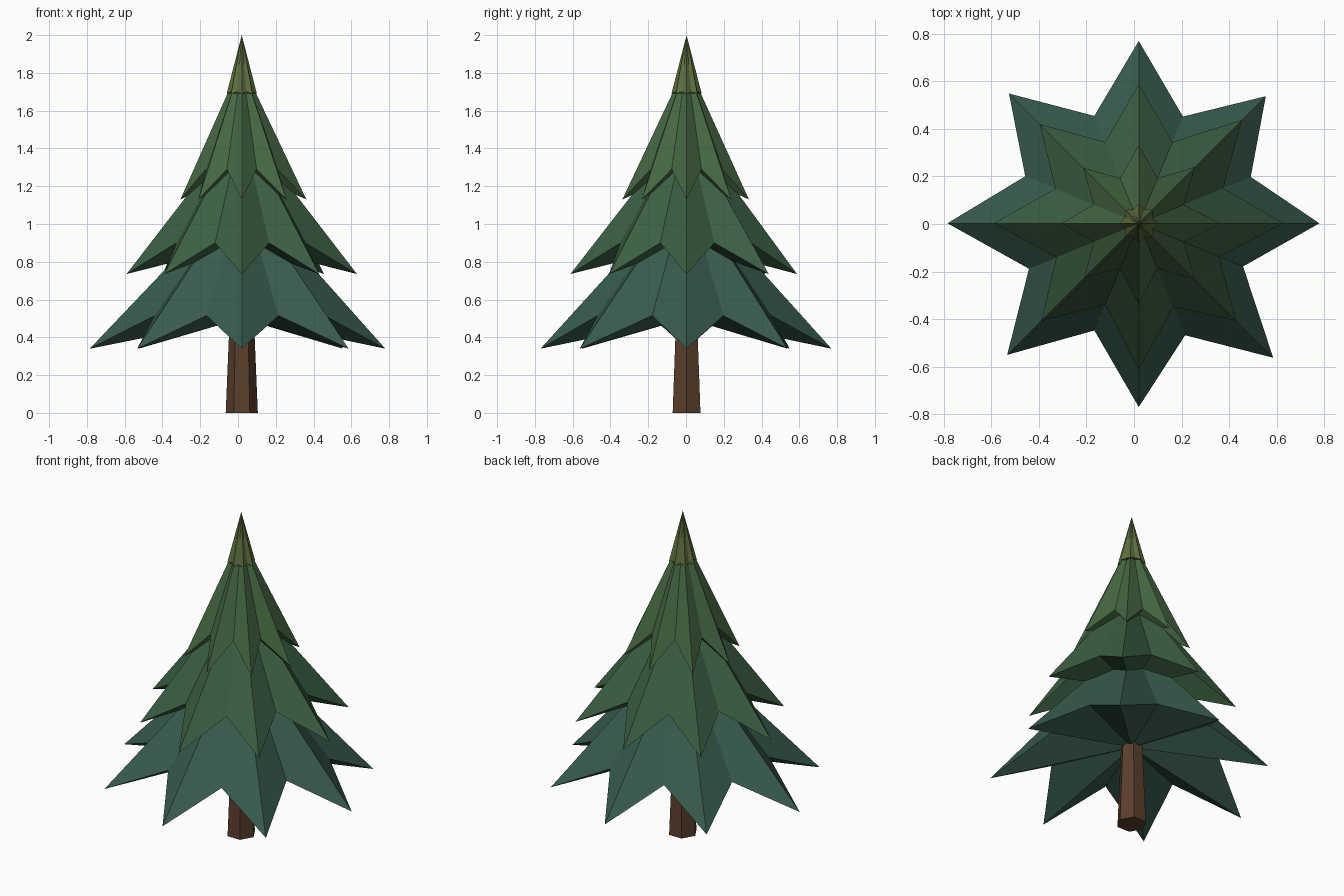
import bpy, bmesh
from math import cos, sin, pi

if "Cube" in bpy.data.objects:
    bpy.data.objects.remove(bpy.data.objects["Cube"])

CX, CY = 0.02, 0.003


def material(name, rgb):
    m = bpy.data.materials.new(name)
    m.diffuse_color = (*rgb, 1)
    m.use_nodes = True
    m.node_tree.nodes["Principled BSDF"].inputs["Base Color"].default_value = m.diffuse_color
    return m


def make_object(name, bm, mat):
    bmesh.ops.recalc_face_normals(bm, faces=bm.faces)
    mesh = bpy.data.meshes.new(name)
    bm.to_mesh(mesh)
    bm.free()
    mesh.materials.append(mat)
    obj = bpy.data.objects.new(name, mesh)
    obj.location = (CX, CY, 0)
    bpy.context.collection.objects.link(obj)


def ring(bm, radii, heights):
    n = len(radii)
    return [bm.verts.new((r * cos(2 * pi * i / n), r * sin(2 * pi * i / n), z))
            for i, (r, z) in enumerate(zip(radii, heights))]


def bridge(bm, a, b):
    n = len(a)
    for i in range(n):
        j = (i + 1) % n
        bm.faces.new((a[i], a[j], b[j], b[i]))


def fan(bm, a, z):
    c = bm.verts.new((0, 0, z))
    for i in range(len(a)):
        bm.faces.new((a[i], a[(i + 1) % len(a)], c))


def star_tier(name, tips, tip_z, notches, notch_z, under_z, top_r, top_z, apex_z, mat):
    """Eight-pointed drooping skirt, listed counter-clockwise from +x."""
    bm = bmesh.new()
    radii = [r for pair in zip(tips, notches) for r in pair]
    low = ring(bm, radii, [tip_z, notch_z] * 8)
    high = ring(bm, [top_r, top_r * 0.78] * 8, [top_z] * 16)
    bridge(bm, low, high)
    fan(bm, high, apex_z)
    fan(bm, low, under_z)
    make_object(name, bm, mat)


# Branch skirts
star_tier("lower_branches",
          [0.76, 0.756, 0.767, 0.772, 0.805, 0.783, 0.773, 0.80], 0.34,
          [0.51, 0.486, 0.489, 0.517, 0.50, 0.488, 0.51, 0.475], 0.515,
          0.50, 0.10, 1.08, 1.12, material("dark_green", (0.04, 0.105, 0.075)))
star_tier("middle_branches",
          [0.61, 0.615, 0.585, 0.59, 0.61, 0.58, 0.615, 0.58], 0.735,
          [0.385, 0.37, 0.37, 0.38, 0.375, 0.37, 0.38, 0.365], 0.90,
          0.89, 0.09, 1.41, 1.45, material("mid_green", (0.045, 0.115, 0.055)))
star_tier("upper_branches",
          [0.342, 0.335, 0.33, 0.33, 0.325, 0.325, 0.34, 0.335], 1.13,
          [0.205] * 8, 1.29,
          1.28, 0.076, 1.69, 1.72, material("light_green", (0.06, 0.135, 0.055)))

# Pointed crown
star_tier("crown", [0.08] * 8, 1.69, [0.063] * 8, 1.70,
          1.70, 0.04, 1.845, 2.0, material("crown_green", (0.11, 0.16, 0.05)))

# Tapered six-sided trunk
bm = bmesh.new()
bottom = ring(bm, [0.085] * 6, [0] * 6)
top = ring(bm, [0.06] * 6, [0.6] * 6)
bridge(bm, bottom, top)
bm.faces.new(bottom)
bm.faces.new(top)
make_object("trunk", bm, material("bark", (0.10, 0.05, 0.025)))
